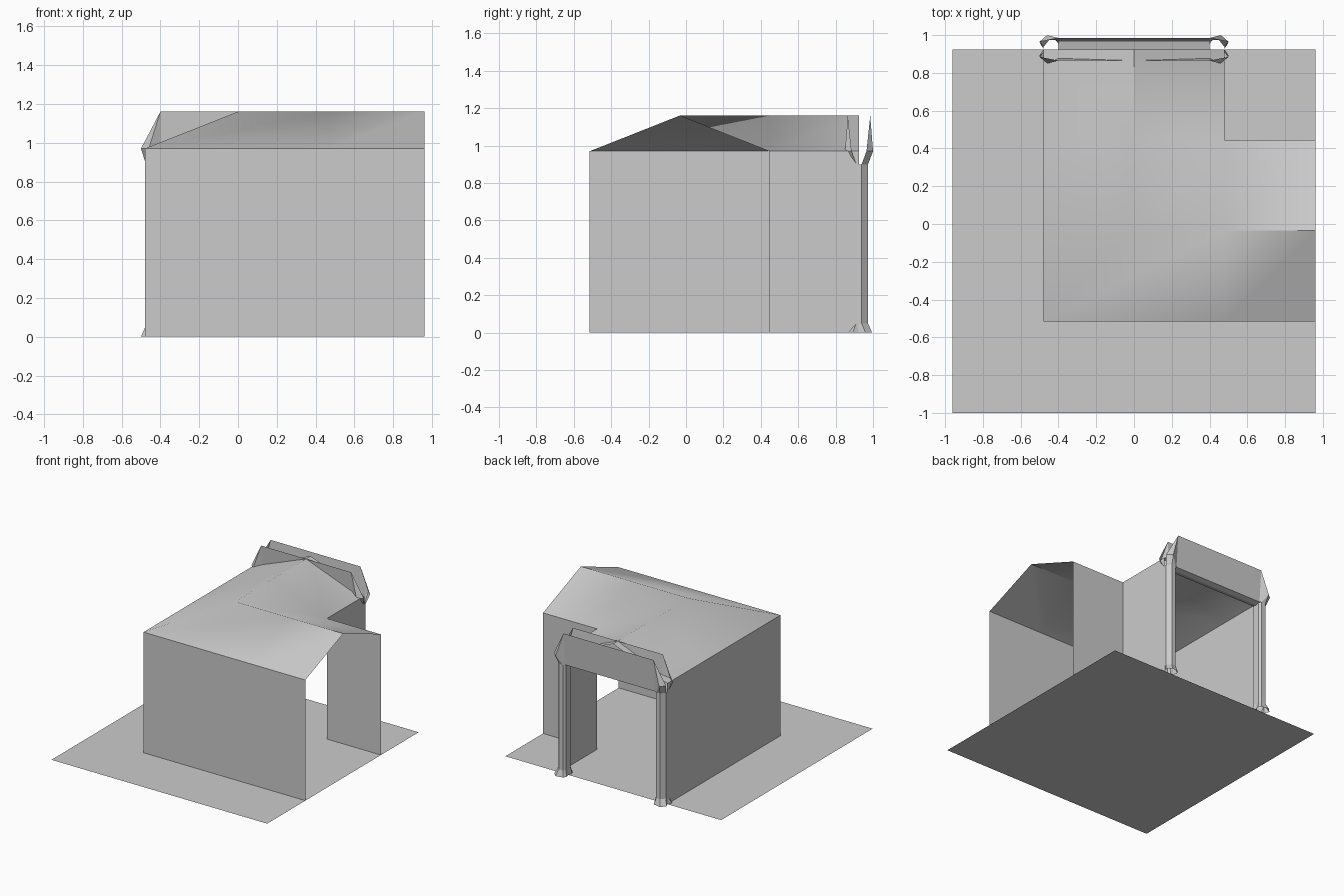
import bpy
import bmesh

cube = bpy.data.objects.get("Cube")
if cube:
    bpy.data.objects.remove(cube, do_unlink=True)

GREY = (0.6, 0.6, 0.6, 1.0)
plaster = bpy.data.materials.new("plain grey")
plaster.use_nodes = True
plaster.diffuse_color = GREY
plaster.node_tree.nodes["Principled BSDF"].inputs["Base Color"].default_value = GREY

HALF, END = 0.48, 0.96        # half wing width, wing length from the ridge corner
EAVE, RIDGE = 0.97, 1.16
SHIFT = -0.035                # y of the ridge corner
GATE_Y = SHIFT + END


def sheet(name, faces, smooth=False, origin=(0, 0, 0), recalc=False):
    """Make an object from a list of faces given as corner points."""
    bm = bmesh.new()
    for points in faces:
        bm.faces.new([bm.verts.new(p) for p in points])
    bmesh.ops.remove_doubles(bm, verts=bm.verts, dist=0.0005)
    if recalc:
        bmesh.ops.recalc_face_normals(bm, faces=bm.faces)
    for f in bm.faces:
        f.smooth = smooth
    mesh = bpy.data.meshes.new(name)
    bm.to_mesh(mesh)
    bm.free()
    mesh.materials.append(plaster)
    ob = bpy.data.objects.new(name, mesh)
    ob.location = origin
    bpy.context.collection.objects.link(ob)
    return ob


def both_wings(faces):
    """Repeat the faces of one wing on the other, across the corner diagonal."""
    return faces + [[(y, x, z) for x, y, z in reversed(f)] for f in faces]


def wall(a, b):
    return [(*a, 0), (*b, 0), (*b, EAVE), (*a, EAVE)]


def mirrored(ob, y=False):
    m = ob.modifiers.new("Mirror", "MIRROR")
    m.use_axis = (True, y, False)
    m.merge_threshold = 0.0005


# Ground tile
g = [(-END, -1), (END, -1), (END, GATE_Y), (-END, GATE_Y)]
sheet("ground", [[(x, y, 0) for x, y in g]])

# Outer and inner walls of the L-shaped building
sheet("walls", both_wings([
    wall((-HALF, -HALF), (END, -HALF)),
    wall((END, HALF), (HALF, HALF)),
]), origin=(0, SHIFT, 0))

# Hipped roof, smooth around the corner and sharp on the straight ridges
roof = sheet("roof", both_wings([
    [(-HALF, -HALF, EAVE), (HALF, -HALF, EAVE), (HALF, 0, RIDGE), (0, 0, RIDGE)],
    [(HALF, -HALF, EAVE), (END, -HALF, EAVE), (END, 0, RIDGE), (HALF, 0, RIDGE)],
    [(0, 0, RIDGE), (HALF, 0, RIDGE), (HALF, HALF, EAVE)],
    [(HALF, 0, RIDGE), (END, 0, RIDGE), (END, HALF, EAVE), (HALF, HALF, EAVE)],
]), smooth=True, origin=(0, SHIFT, 0))
verts = roof.data.vertices
for e in roof.data.edges:
    a, b = (verts[i].co for i in e.vertices)
    if min(a.z, b.z) > RIDGE - 0.01 and max(a.x, b.x, a.y, b.y) > HALF + 0.1:
        e.use_edge_sharp = True

# Gate posts: chamfered shaft with the outer corner flaring at foot and head
shaft = [(0.478, 0), (0.478, 0.014), (0.45, 0.048), (0.415, 0.048), (0.4, 0.03), (0.4, 0)]
foot = [(0.478, 0), (0.5, 0.035), (0.465, 0.07), (0.405, 0.06), (0.39, 0.035), (0.4, 0)]
rows = [
    [(x, y, 0) for x, y in foot],
    [(x, y, 0.05) for x, y in shaft],
    [(x, y, 0.9) for x, y in shaft],
]
faces = [[lo[i], lo[i + 1], hi[i + 1], hi[i]]
         for lo, hi in zip(rows, rows[1:]) for i in range(len(shaft) - 1)]
mirrored(sheet("gate_posts", faces, origin=(0, GATE_Y, 0), recalc=True), y=True)

# Gate lintel: soffit, leaning panel and flared shoulders over the posts
side, front, inner = rows[2][1:4]
tip_side, tip_front = (0.5, 0.04, EAVE), (0.46, 0.075, EAVE)
top, low = (0.4, 0.06, 1.16), (0.4, 0.04, 0.9)
half_lintel = [
    [(0, 0, 0.89), (0.4, 0, 0.89), low, (0, 0.04, 0.9)],
    [(0, 0.04, 0.9), low, top, (0, 0.06, 1.16)],
    [low, inner, tip_front, top],
    [inner, front, tip_front],
    [front, side, tip_side, tip_front],
    [tip_front, tip_side, top],
]
mirrored(sheet("gate_lintel", half_lintel, origin=(0, GATE_Y, 0)), y=True)
